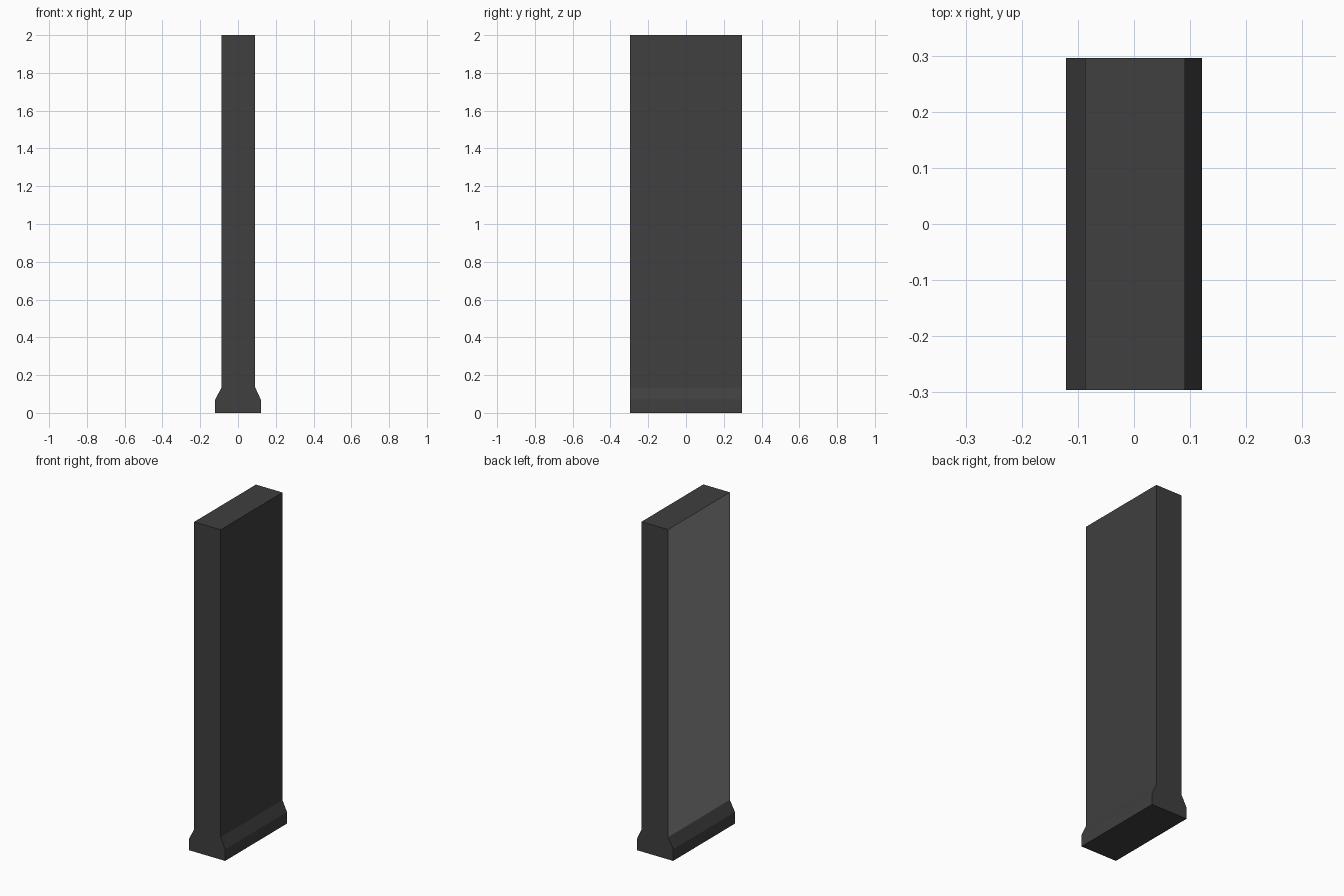
import bpy, bmesh

if "Cube" in bpy.data.objects:
    bpy.data.objects.remove(bpy.data.objects["Cube"])

HALF_DEPTH = 0.296

def material(name, grey):
    m = bpy.data.materials.new(name)
    m.diffuse_color = (grey, grey, grey, 1)
    m.use_nodes = True
    m.node_tree.nodes["Principled BSDF"].inputs["Base Color"].default_value = m.diffuse_color
    return m

# Wall cross-section (x, z): wide skirting, chamfer, upright slab
profile = [(-0.121, 0), (0.121, 0), (0.121, 0.07), (0.091, 0.135),
           (0.091, 2), (-0.087, 2), (-0.087, 0.135), (-0.121, 0.07)]

bm = bmesh.new()
section = bm.faces.new([bm.verts.new((x, -HALF_DEPTH, z)) for x, z in profile])
extruded = bmesh.ops.extrude_face_region(bm, geom=[section])
bmesh.ops.translate(bm, vec=(0, 2 * HALF_DEPTH, 0),
                    verts=[g for g in extruded["geom"] if isinstance(g, bmesh.types.BMVert)])
bmesh.ops.recalc_face_normals(bm, faces=bm.faces)

# Paler finish on the tall left face
for f in bm.faces:
    if f.normal.x < -0.9 and f.calc_center_median().z > 0.5:
        f.material_index = 1

mesh = bpy.data.meshes.new("wall_segment")
bm.to_mesh(mesh)
bm.free()
mesh.materials.append(material("dark_grey", 0.05))
mesh.materials.append(material("mid_grey", 0.27))
wall = bpy.data.objects.new("wall_segment", mesh)
bpy.context.collection.objects.link(wall)
